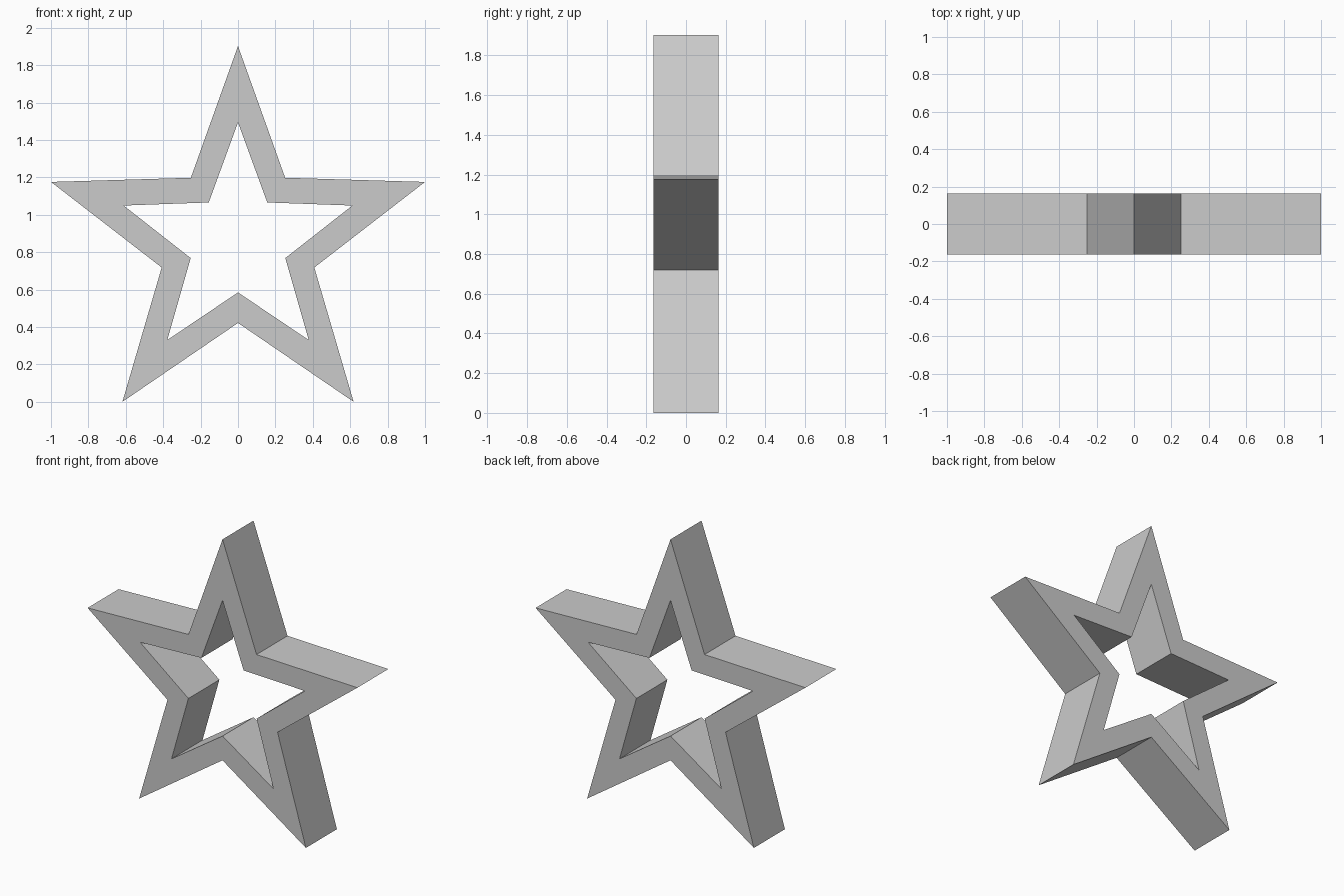
import bpy, bmesh
from math import sin, cos, pi

if "Cube" in bpy.data.objects:
    bpy.data.objects.remove(bpy.data.objects["Cube"])

CENTRE_Z = 0.851
HALF_DEPTH = 0.164


def star_loop(bm, tip, notch, y):
    """Ring of ten vertices alternating tip and notch radius."""
    verts = []
    for i in range(10):
        r = notch if i % 2 else tip
        a = i * pi / 5
        verts.append(bm.verts.new((r * sin(a), y, CENTRE_Z + r * cos(a))))
    return verts


# Four star outlines: outer front, outer back, inner back, inner front
bm = bmesh.new()
loops = [
    star_loop(bm, 1.0515, 0.429, -HALF_DEPTH),
    star_loop(bm, 1.0515, 0.429, HALF_DEPTH),
    star_loop(bm, 0.643, 0.266, HALF_DEPTH),
    star_loop(bm, 0.643, 0.266, -HALF_DEPTH),
]

# Bridge each outline to the next to close the frame
for a, b in zip(loops, loops[1:] + loops[:1]):
    for i in range(10):
        j = (i + 1) % 10
        bm.faces.new((a[i], a[j], b[j], b[i]))
bmesh.ops.recalc_face_normals(bm, faces=bm.faces)

mesh = bpy.data.meshes.new("star_frame")
bm.to_mesh(mesh)
bm.free()
star = bpy.data.objects.new("star_frame", mesh)
bpy.context.collection.objects.link(star)
